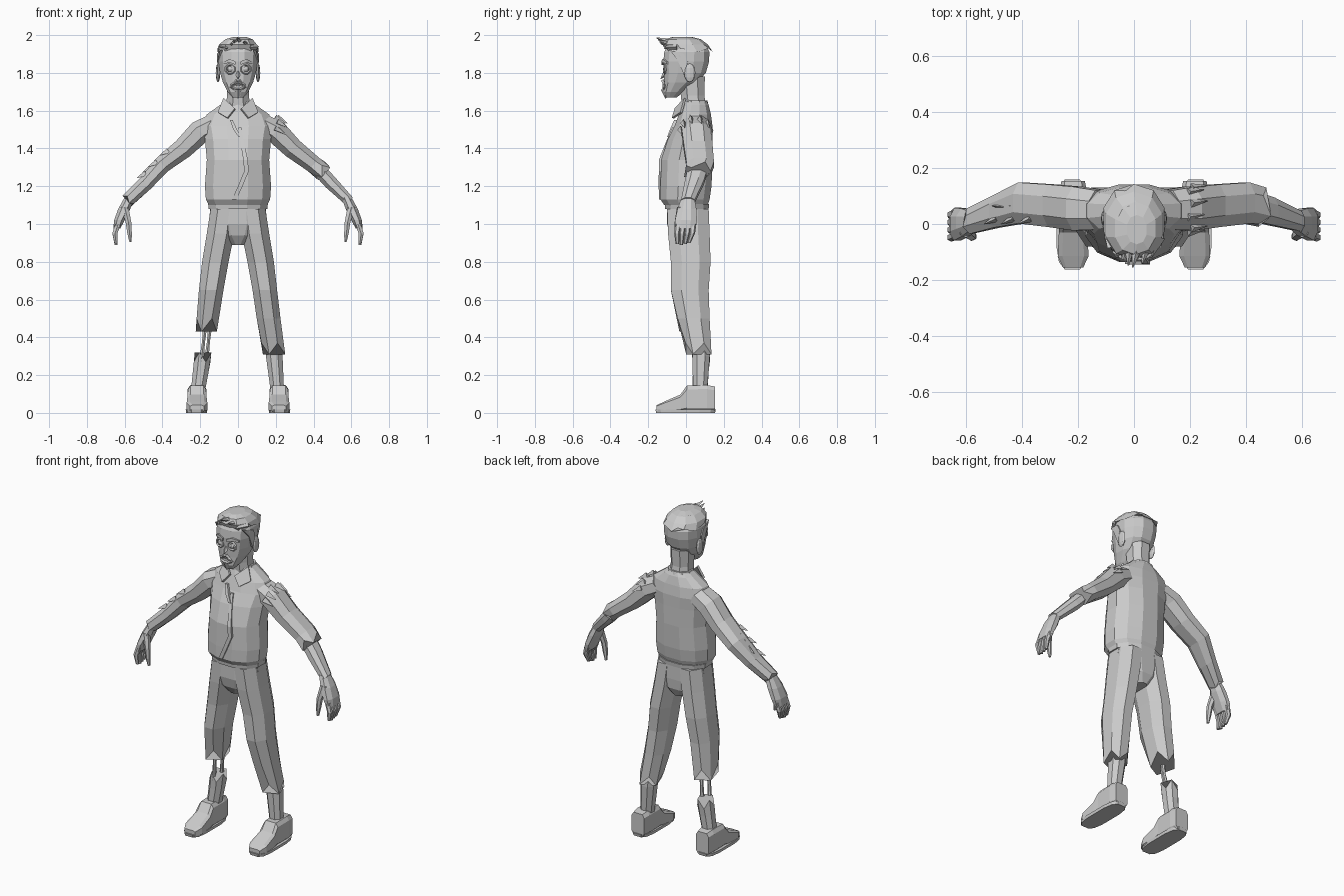
import bpy, bmesh, math
from mathutils import Vector

grey = bpy.data.materials.new("plain grey")
grey.diffuse_color = (0.6, 0.6, 0.6, 1)
X, Y, Z = Vector((1, 0, 0)), Vector((0, 1, 0)), Vector((0, 0, 1))


def finish(bm, name):
    bmesh.ops.recalc_face_normals(bm, faces=bm.faces)
    me = bpy.data.meshes.new(name)
    bm.to_mesh(me)
    bm.free()
    me.materials.append(grey)
    ob = bpy.data.objects.new(name, me)
    bpy.context.collection.objects.link(ob)
    return ob


def loft(name, rings, U=X, V=Y, n=8, p=2.2, jag=None, jag_start=None):
    """Skin rings (x, y, z, radius along U, radius along V); jag tears an end."""
    bm = bmesh.new()
    rows = []
    k = math.cos(math.pi / n) ** (2 / p)

    def power(v):
        return math.copysign(abs(v) ** (2 / p), v) / k

    for i, (x, y, z, a, b) in enumerate(rings):
        row = []
        for j in range(n):
            t = 2 * math.pi * (j + 0.5) / n
            co = Vector((x, y, z)) + U * a * power(math.cos(t)) + V * b * power(math.sin(t))
            if j % 2:
                if jag and i == len(rings) - 1:
                    co += Vector(jag)
                if jag_start and i == 0:
                    co += Vector(jag_start)
            row.append(bm.verts.new(co))
        rows.append(row)
    for r, q in zip(rows, rows[1:]):
        for j in range(n):
            bm.faces.new((r[j], r[(j + 1) % n], q[(j + 1) % n], q[j]))
    bm.faces.new(rows[0])
    bm.faces.new(rows[-1])
    return finish(bm, name)


def spike(name, a, b, r, n=4):
    """Tapered tuft or cloth shred from a to b."""
    a, b = Vector(a), Vector(b)
    bm = bmesh.new()
    bmesh.ops.create_cone(bm, cap_ends=True, segments=n, radius1=r, radius2=r * 0.1,
                          depth=(b - a).length)
    ob = finish(bm, name)
    ob.location = (a + b) / 2
    ob.rotation_euler = (b - a).to_track_quat('Z', 'Y').to_euler()


def blob(name, c, s):
    bm = bmesh.new()
    bmesh.ops.create_uvsphere(bm, u_segments=8, v_segments=6, radius=1)
    for v in bm.verts:
        v.co = Vector([v.co[i] * s[i] + c[i] for i in range(3)])
    finish(bm, name)


def hoop(name, c, rx, rz, r):
    """Eight-sided rim facing forward."""
    bm = bmesh.new()
    rows = []
    for i in range(8):
        t = math.tau * (i + 0.5) / 8
        d = Vector((math.cos(t), 0, math.sin(t)))
        rows.append([bm.verts.new(Vector(c) + Vector((d.x * (rx + e), f, d.z * (rz + e))))
                     for e, f in ((-r, 0), (0, -r), (r, 0), (0, r))])
    for i in range(8):
        for j in range(4):
            q = rows[(i + 1) % 8]
            bm.faces.new((rows[i][j], rows[i][(j + 1) % 4], q[(j + 1) % 4], q[j]))
    finish(bm, name)


def plate(name, pts, t=0.012):
    bm = bmesh.new()
    bm.faces.new([bm.verts.new(q) for q in pts])
    m = finish(bm, name).modifiers.new("thickness", 'SOLIDIFY')
    m.thickness, m.offset = t, 0


# shirt body, hem, belt and hips
loft("shirt_body", [(0, 0, 1.10, .155, .115), (0, -.005, 1.13, .17, .13), (0, 0, 1.2, .175, .135),
                    (0, .005, 1.34, .165, .136), (0, .022, 1.45, .175, .118),
                    (0, .04, 1.52, .19, .1), (0, .047, 1.58, .165, .085),
                    (0, .05, 1.63, .095, .07), (0, .05, 1.65, .07, .06)], n=12)
loft("belt", [(0, .005, 1.08, .155, .115), (0, .005, 1.105, .158, .118)], n=12)
loft("hips", [(0, .01, 1.1, .145, .11), (0, .01, 1.0, .155, .11),
              (0, .015, .94, .12, .1), (0, .02, .89, .04, .07)], n=12)
loft("shirt_opening", [(.01, -.066, 1.51, .008, .008), (.025, -.1, 1.42, .01, .012),
                       (.04, -.133, 1.34, .012, .01), (.045, -.134, 1.28, .012, .01),
                       (.012, -.135, 1.2, .012, .01), (-.02, -.132, 1.13, .012, .01)], n=4)
loft("shirt_opening_edge", [(-.035, -.053, 1.55, .007, .01), (-.015, -.075, 1.5, .01, .01),
                            (.012, -.09, 1.46, .008, .01)], n=4)

# collar and neck
loft("collar_band", [(0, .045, 1.61, .085, .075), (0, .05, 1.655, .07, .06)], n=10)
loft("neck", [(0, .045, 1.6, .066, .065), (0, .035, 1.68, .058, .062),
              (0, .03, 1.78, .062, .07)])
for s in (-1, 1):
    plate("collar_flap", [(s * .075, -.005, 1.665), (s * .105, -.025, 1.59),
                          (s * .055, -.07, 1.56), (s * .015, -.055, 1.61)])

# head with face
head = [(1.67, -.105, -.05, .03), (1.70, -.118, -.01, .055), (1.75, -.115, .06, .08),
        (1.80, -.116, .105, .095), (1.86, -.12, .122, .104), (1.91, -.115, .124, .105),
        (1.95, -.095, .105, .09), (1.98, -.05, .065, .055)]
loft("head", [(0, (f + b) / 2, z, w, (b - f) / 2) for z, f, b, w in head], n=12, p=2.4)
for s in (-1, 1):
    blob("ear", (s * .106, .02, 1.8), (.012, .03, .05))
    blob("eyeball", (s * .04, -.108, 1.82), (.019, .014, .016))
    hoop("eye_rim", (s * .04, -.113, 1.82), .026, .024, .007)
    loft("eyebrow", [(s * .014, -.12, 1.852, .01, .009), (s * .045, -.115, 1.864, .01, .009),
                     (s * .076, -.094, 1.852, .008, .006)], U=Y, V=Z, n=4)
    spike("moustache", (s * .004, -.122, 1.758), (s * .045, -.108, 1.722), .011)
    # sideburn and temple hair
    plate("temple_hair", [(s * .105, -.01, 1.9), (s * .088, -.085, 1.92),
                          (s * .1, -.045, 1.87), (s * .101, -.01, 1.79),
                          (s * .103, .01, 1.86)], .014)
spike("nose", (0, -.105, 1.80), (0, -.134, 1.768), .018)
hoop("mouth", (0, -.116, 1.73), .036, .017, .008)
for i in range(4):
    blob("tooth", (-.021 + i * .014, -.115, 1.738), (.006, .006, .009))
spike("goatee", (0, -.105, 1.71), (0, -.108, 1.665), .028, 5)

# swept hair: cap and forward tufts
loft("hair_cap", [(0, .015, 1.91, .108, .122), (0, -.005, 1.95, .1, .115),
                  (.005, -.015, 1.978, .072, .09), (.01, -.02, 1.99, .035, .05)], n=10,
     jag_start=(0, 0, .02))
for x, dx, y, z in ((-.075, .02, -.115, 1.93), (-.045, .015, -.135, 1.955),
                    (-.015, -.005, -.148, 1.975), (.02, -.025, -.155, 1.985),
                    (.055, -.025, -.14, 1.965), (.085, -.02, -.115, 1.935)):
    spike("hair_tuft", (x, -.045, 1.955 - abs(x) * .2), (x + dx, y, z), .027)

for s in (-1, 1):
    A = Vector((.68 * s, 0, .74))
    # sleeves: long on one side, torn at the elbow on the other
    upper = [(s * .12, .05, 1.53, .06, .07), (s * .2, .055, 1.49, .062, .078),
             (s * .29, .065, 1.4, .054, .076), (s * .4, .075, 1.315, .046, .073)]
    if s < 0:
        loft("long_sleeve", upper + [(-.49, .045, 1.215, .04, .058),
                                     (-.575, .01, 1.135, .036, .045)], A, jag=(-.012, 0, -.012))
    else:
        loft("torn_sleeve", upper + [(.43, .07, 1.295, .046, .07)], A, jag=(.028, -.01, -.03))
        loft("forearm", [(.38, .075, 1.34, .036, .055), (.49, .045, 1.22, .036, .05),
                         (.59, .01, 1.12, .027, .036)], A)
    # hands
    loft("palm", [(s * .575, .01, 1.14, .026, .034), (s * .602, .005, 1.08, .032, .05),
                  (s * .628, 0, 1.02, .028, .058), (s * .642, -.003, .975, .018, .053)], n=8)
    for i in range(4):
        y = -.042 + .027 * i
        loft("finger", [(s * .635, y, 1.0, .016, .014), (s * .652, y - .006, .95, .013, .013),
                        (s * .645, y * .75 - .014, .89 + .005 * abs(i - 1), .008, .008)], n=6)
    loft("thumb", [(s * .6, -.025, 1.09, .02, .02), (s * .58, -.042, 1.01, .015, .016),
                   (s * .574, -.045, .95, .012, .012), (s * .569, -.044, .905, .006, .007)], n=6)

    # trouser legs: one torn off higher, under the knee
    leg = [(s * .075, .01, 1.08, .07, .11), (s * .092, .015, .95, .073, .11),
           (s * .12, .025, .8, .07, .105), (s * .142, .02, .65, .065, .1)]
    if s < 0:
        loft("torn_trouser_leg", leg + [(-.163, .04, .5, .056, .08)], jag=(-.005, .005, -.07))
        loft("knee_stump", [(-.155, .04, .55, .04, .05), (-.16, .05, .455, .025, .03)])
        for dx, dy in ((-.012, .03), (.014, .065)):
            loft("shin_bone", [(-.158 + dx, dy, .5, .013, .015), (-.17 + dx, dy + .005, .38, .008, .009),
                               (-.183 + dx, dy + .02, .27, .012, .013)], n=6)
        loft("torn_shin", [(-.19, .08, .27, .044, .046), (-.197, .078, .22, .042, .042),
                           (-.21, .075, .13, .038, .04)], jag_start=(.005, 0, .05))
    else:
        loft("trouser_leg", leg + [(.162, .04, .5, .063, .085), (.183, .065, .37, .059, .067)],
             jag=(.008, .003, -.06))
        loft("shin", [(.18, .07, .42, .045, .05), (.192, .08, .3, .044, .046),
                      (.207, .075, .13, .036, .038)])

    # shoes
    loft("shoe", [(s * .217, y, h / 2 + .005, w, h / 2) for y, h, w in
                  ((.153, .135, .042), (.11, .142, .05), (.005, .14, .048), (-.03, .092, .051),
                   (-.115, .055, .055), (-.155, .036, .036))], U=X, V=Z, p=5)
    loft("shoe_sole", [(s * .22, -.002, 0, .055, .156), (s * .22, -.002, .018, .057, .16)],
         n=12, p=3.5)

# ragged shreds around the rips in the sleeves
for i in range(5):
    t = i / 4
    c = Vector((-.37 - .12 * t, .02 + .04 * (i % 2), 1.385 - .12 * t))
    spike("forearm_shred", c, c + Vector((-.045, -.02 + .025 * (i % 2), -.022)), .017, 3)
for i in range(6):
    a = math.pi * (i / 5)
    c = Vector((.195 + .012 * (i % 2), .05 - .08 * math.cos(a), 1.505 + .06 * math.sin(a)))
    spike("shoulder_shred", c, c + Vector((.055, .008, -.03)), .018, 3)
